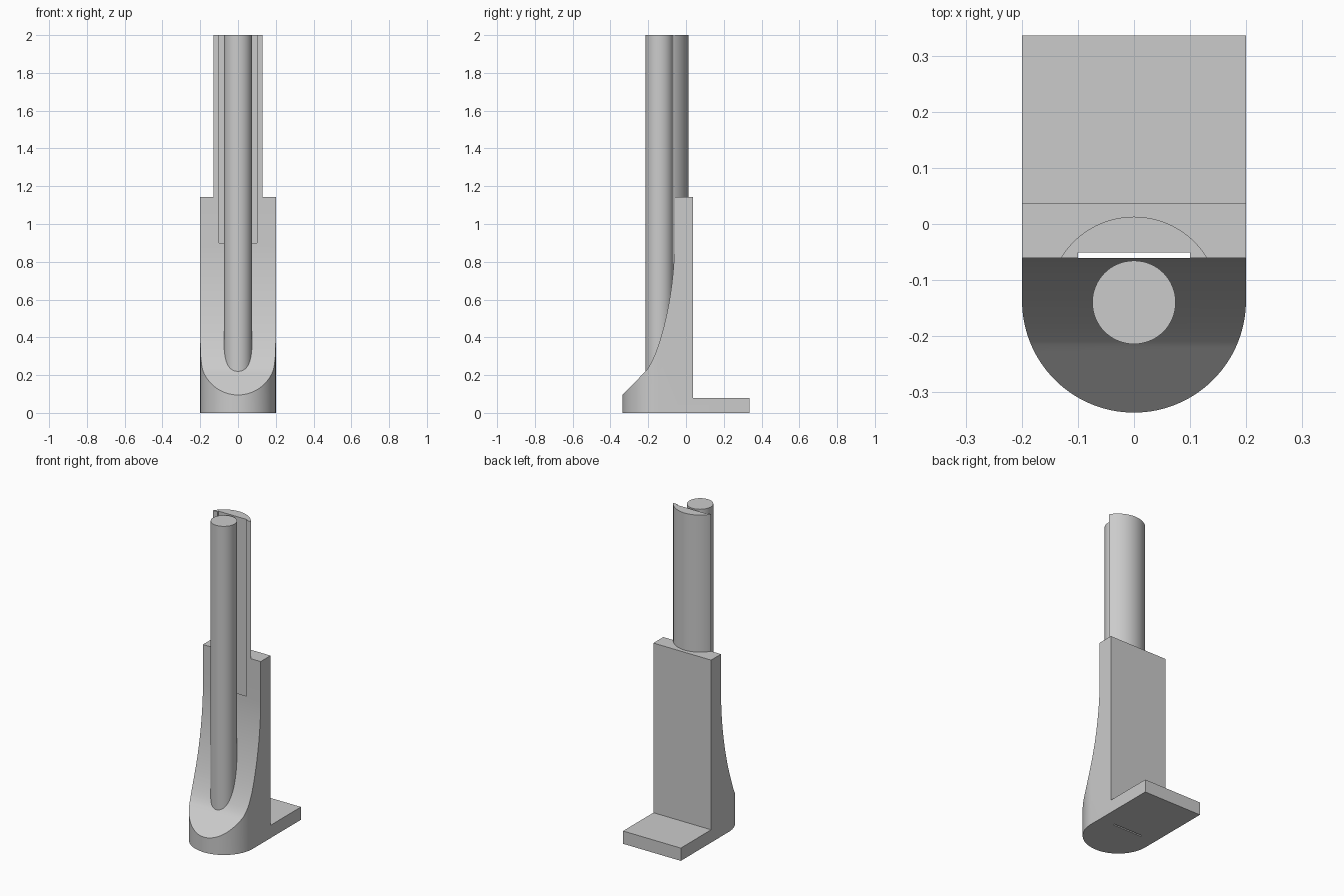
import bpy, bmesh, math
from mathutils import Vector
from mathutils.geometry import interpolate_bezier

cube = bpy.data.objects.get("Cube")
if cube:
    bpy.data.objects.remove(cube, do_unlink=True)

grey = bpy.data.materials.new("plain grey")
grey.use_nodes = True
grey.diffuse_color = (0.6, 0.6, 0.6, 1)
grey.node_tree.nodes["Principled BSDF"].inputs["Base Color"].default_value = (0.6, 0.6, 0.6, 1)


def prism(name, outline, start, depth):
    """Extrude a closed outline of 3D points from start along depth."""
    bm = bmesh.new()
    face = bm.faces.new([bm.verts.new(Vector(p) + Vector(start)) for p in outline])
    moved = bmesh.ops.extrude_face_region(bm, geom=[face])["geom"]
    bmesh.ops.translate(bm, vec=depth, verts=[g for g in moved if isinstance(g, bmesh.types.BMVert)])
    bmesh.ops.recalc_face_normals(bm, faces=bm.faces)
    mesh = bpy.data.meshes.new(name)
    bm.to_mesh(mesh)
    bm.free()
    mesh.materials.append(grey)
    obj = bpy.data.objects.new(name, mesh)
    bpy.context.collection.objects.link(obj)
    return obj


def arc(radius, cy, start, end, count):
    angles = [math.radians(start + (end - start) * i / count) for i in range(count + 1)]
    return [(radius * math.cos(a), cy + radius * math.sin(a), 0) for a in angles]


def cut(obj, cutter, operation):
    mod = obj.modifiers.new(operation.lower(), "BOOLEAN")
    mod.operation = operation
    mod.solver = "EXACT"
    mod.object = cutter
    bpy.context.view_layer.objects.active = obj
    bpy.ops.object.modifier_apply(modifier=mod.name)


FRONT, BACK, HEEL = -0.061, 0.037, 0.337
ROD_Y = -0.14

# Upright and foot: side profile with a swept front
sweep = interpolate_bezier(Vector((0, -0.217, 0.217)), Vector((0, -0.15, 0.285)),
                           Vector((0, FRONT, 0.6)), Vector((0, FRONT, 0.9)), 28)
profile = [(0, -0.337, 0), (0, -0.337, 0.095)] + sweep + [
    (0, FRONT, 1.142), (0, BACK, 1.142), (0, BACK, 0.08), (0, HEEL, 0.08), (0, HEEL, 0)]
body = prism("stand_body", profile, (-0.3, 0, 0), (0.6, 0, 0))

# Rounded plan shape trims the body
plan = arc(0.2, -0.137, 180, 360, 64) + [(0.2, 0.4, 0), (-0.2, 0.4, 0)]
plan_cutter = prism("plan_cutter", plan, (0, 0, -0.1), (0, 0, 1.5))
cut(body, plan_cutter, "INTERSECT")

# Curved backing strip above the upright, concentric with the rod
half = math.degrees(math.asin((FRONT - ROD_Y) / 0.153))
strip = prism("backing_strip", arc(0.153, ROD_Y, half, 180 - half, 40), (0, 0, 1.142), (0, 0, 0.858))

# Narrow slot running the full height
slot = [(-0.1, -0.07, 0), (0.1, -0.07, 0), (0.1, -0.051, 0), (-0.1, -0.051, 0)]
strip_slot = prism("strip_slot_cutter", slot, (0, 0, 1), (0, 0, 1.2))
cut(strip, strip_slot, "DIFFERENCE")
slot[0], slot[1] = (-0.1, FRONT, 0), (0.1, FRONT, 0)
low_slot = prism("lower_slot_cutter", slot, (0, 0, -0.1), (0, 0, 1.05))
cut(body, low_slot, "DIFFERENCE")
slot[0], slot[1] = (-0.1, -0.07, 0), (0.1, -0.07, 0)
high_slot = prism("upper_slot_cutter", slot, (0, 0, 0.9), (0, 0, 0.4))
cut(body, high_slot, "DIFFERENCE")

# Round rod rising from the base
rod = prism("round_rod", arc(0.0745, ROD_Y, 0, 360, 64)[:-1], (0, 0, 0.2), (0, 0, 1.8))

for helper in (plan_cutter, strip_slot, low_slot, high_slot):
    bpy.data.objects.remove(helper, do_unlink=True)

# Smooth curved faces, keep hard edges
bpy.ops.object.select_all(action="DESELECT")
for obj in (body, strip, rod):
    obj.select_set(True)
bpy.context.view_layer.objects.active = body
bpy.ops.object.shade_smooth_by_angle(angle=math.radians(25))
